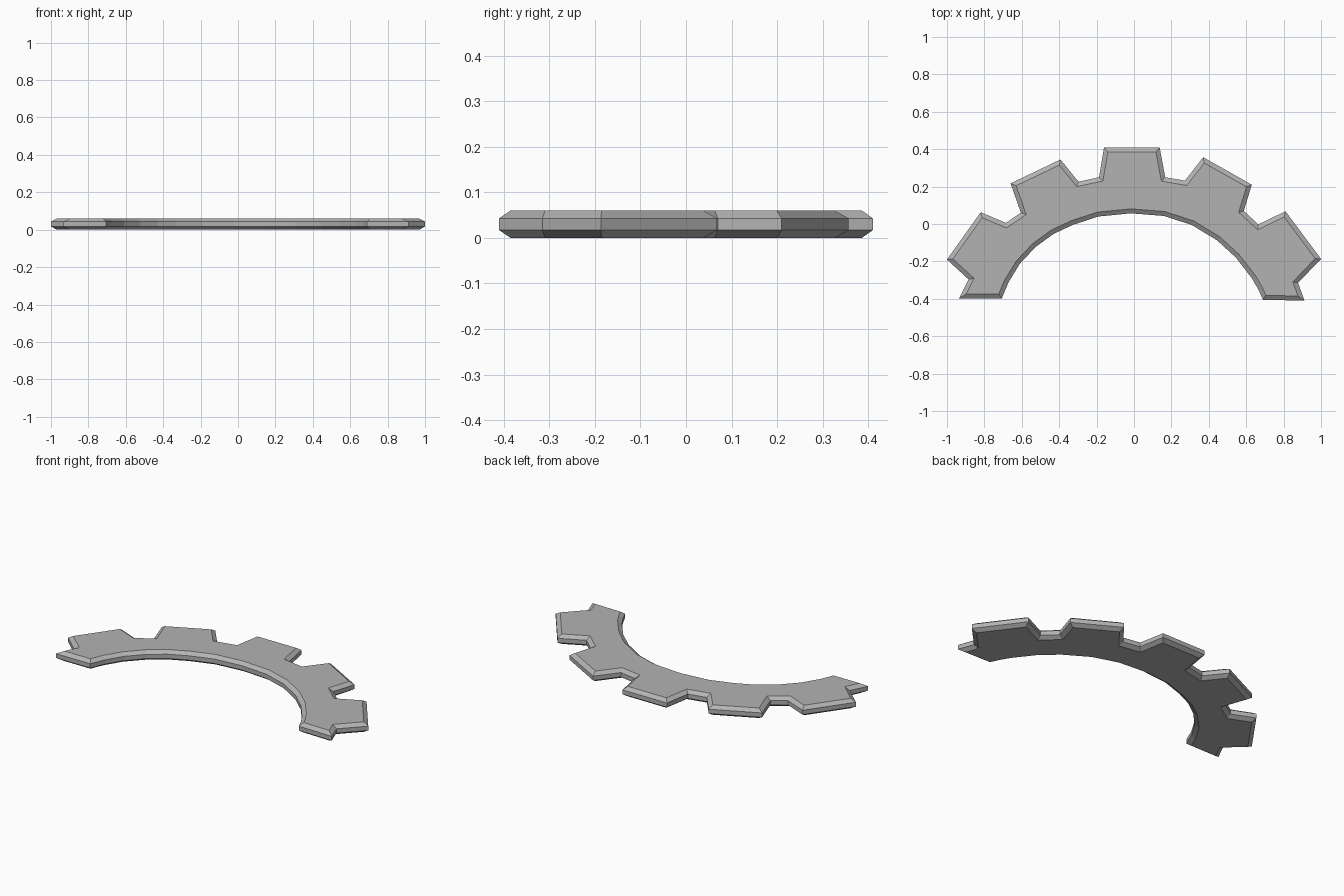
import bpy, bmesh
from mathutils import Vector

if "Cube" in bpy.data.objects:
    bpy.data.objects.remove(bpy.data.objects["Cube"])

# Toothed outer edge, clockwise from the lower left end
teeth = [(-.936, -.398), (-.885, -.296), (-1, -.19), (-.82, .063), (-.685, .006),
         (-.605, .06), (-.66, .217), (-.393, .345), (-.297, .226), (-.187, .25),
         (-.16, .41), (.137, .41), (.167, .25), (.272, .232), (.37, .357),
         (.63, .21), (.587, .07), (.665, -.002), (.81, .068), (1, -.187),
         (.877, -.315), (.912, -.41)]
# Smooth inner arc, right to left
arc = [(.69, -.405), (.662, -.345), (.63, -.29), (.545, -.18), (.445, -.088),
       (.308, -.005), (.16, .043), (-.017, .057), (-.19, .04), (-.325, -.004),
       (-.43, -.053), (-.525, -.122), (-.61, -.212), (-.67, -.31), (-.707, -.398)]
outline = [Vector(p) for p in teeth + arc]


def inset(points, dist):
    """Mitred inward offset of a clockwise outline."""
    result = []
    for i, p in enumerate(points):
        a = (p - points[i - 1]).normalized()
        b = (points[(i + 1) % len(points)] - p).normalized()
        na, nb = Vector((a.y, -a.x)), Vector((b.y, -b.x))
        result.append(p + (na + nb) * dist / (1 + na.dot(nb)))
    return result


# Flat plate with chamfered rims on both faces
small = inset(outline, .024)
bm = bmesh.new()
rings = [[bm.verts.new((p.x, p.y, z)) for p in pts]
         for pts, z in ((small, 0), (outline, .017), (outline, .043), (small, .06))]
n = len(outline)
for low, high in zip(rings, rings[1:]):
    for i in range(n):
        j = (i + 1) % n
        bm.faces.new((low[i], low[j], high[j], high[i]))
bm.faces.new(rings[0])
bm.faces.new(rings[-1][::-1])
bmesh.ops.recalc_face_normals(bm, faces=bm.faces)
mesh = bpy.data.meshes.new("toothed_arc")
bm.to_mesh(mesh)
bm.free()
obj = bpy.data.objects.new("toothed_arc", mesh)
bpy.context.collection.objects.link(obj)

# Dark grey metal
metal = bpy.data.materials.new("dark_grey")
metal.diffuse_color = (.45, .45, .45, 1)
metal.use_nodes = True
metal.node_tree.nodes["Principled BSDF"].inputs["Base Color"].default_value = metal.diffuse_color
mesh.materials.append(metal)
